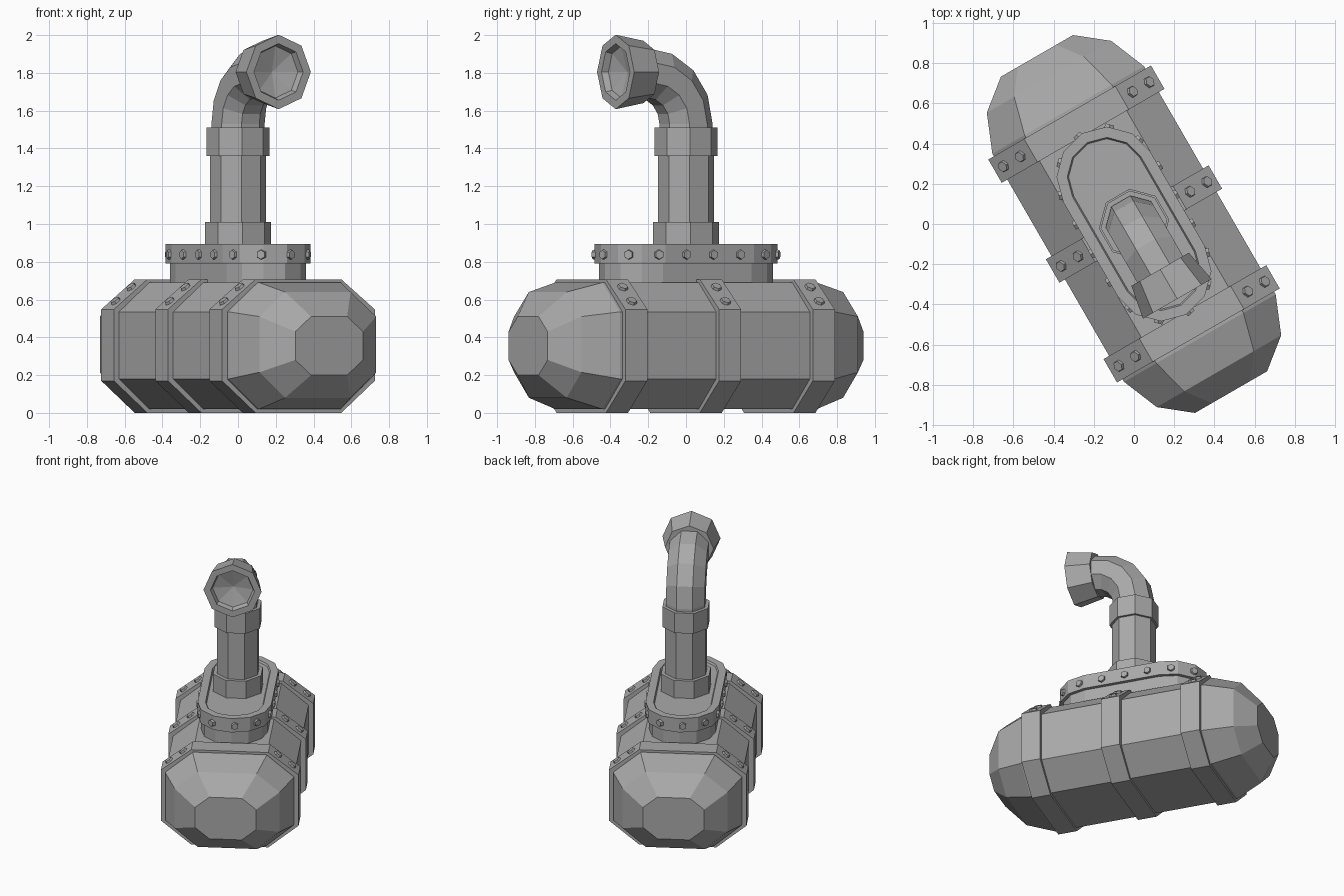
import bpy, bmesh, math
from mathutils import Vector, Matrix

if "Cube" in bpy.data.objects:
    bpy.data.objects.remove(bpy.data.objects["Cube"])

TURN = Matrix.Rotation(math.radians(30), 4, 'Z')   # whole model is turned on the ground
steel = bpy.data.materials.new("grey_steel")
steel.diffuse_color = (0.40, 0.40, 0.40, 1)
steel.use_nodes = True
steel.node_tree.nodes["Principled BSDF"].inputs["Base Color"].default_value = steel.diffuse_color


def finish(name, bm):
    bmesh.ops.recalc_face_normals(bm, faces=bm.faces)
    bm.transform(TURN)
    mesh = bpy.data.meshes.new(name)
    bm.to_mesh(mesh)
    bm.free()
    mesh.materials.append(steel)
    ob = bpy.data.objects.new(name, mesh)
    bpy.context.collection.objects.link(ob)
    return ob


def loft(name, rings, tip=None):
    """Skin a list of equal-length rings; the last end may close to a tip point."""
    bm = bmesh.new()
    rows = [[bm.verts.new(p) for p in r] for r in rings]
    n = len(rows[0])
    for a, b in zip(rows, rows[1:]):
        for i in range(n):
            j = (i + 1) % n
            bm.faces.new((a[i], a[j], b[j], b[i]))
    bm.faces.new(rows[0])
    if tip is None:
        bm.faces.new(rows[-1])
    else:
        t = bm.verts.new(tip)
        for i in range(n):
            bm.faces.new((rows[-1][i], rows[-1][(i + 1) % n], t))
    return finish(name, bm)


def hull_ring(y, w, flat, z_side, z_low, z_top, z_bot):
    """Eight-sided hull cross-section at station y."""
    half = [(flat, z_top), (w, z_side), (w, z_low), (flat, z_bot)]
    return [(x, y, z) for x, z in half] + [(-x, y, z) for x, z in reversed(half)]


def stadium(r, z, c=0.27, seg=6):
    pts = []
    for s in (0, 1):
        for i in range(seg + 1):
            a = math.pi * (s + i / seg)
            pts.append((r * math.cos(a), r * math.sin(a) + (c if s == 0 else -c), z))
    return pts


def oct_ring(centre, u, v, r, offset=22.5):
    c, u, v = Vector(centre), Vector(u), Vector(v)
    return [c + r * (math.cos(a) * u + math.sin(a) * v)
            for a in (math.radians(offset + 45 * k) for k in range(8))]


def up_ring(r, z):
    return oct_ring((0, 0, z), (1, 0, 0), (0, 1, 0), r)


def bolt(bm, pos, normal, r, h):
    m = Matrix.Translation(pos) @ Vector(normal).to_track_quat('Z', 'Y').to_matrix().to_4x4()
    bmesh.ops.create_cone(bm, cap_ends=True, segments=6, radius1=r, radius2=r * 0.8,
                          depth=2 * h, matrix=m)


# Hull with faceted ends
nose = (0.965, 0.207, 0.11, 0.43, 0.28, 0.51, 0.20)
shoulder = (0.845, 0.357, 0.20, 0.51, 0.215, 0.64, 0.08)
body = (0.655, 0.435, 0.25, 0.535, 0.18, 0.69, 0.02)
stations = [nose, shoulder, body]
loft("hull", [hull_ring(-s[0], *s[1:]) for s in stations]
     + [hull_ring(*s) for s in reversed(stations)])

# Three straps around the hull with bolts on the upper slopes
bolts = bmesh.new()
slope = Vector((0.155, 0, 0.205)).normalized()
for k, y in enumerate((-0.573, 0.0, 0.573)):
    loft(f"hull_strap_{k + 1}",
         [hull_ring(y + d, 0.467, 0.262, 0.548, 0.17, 0.707, 0.0) for d in (-0.067, 0.067)])
    for side in (-1, 1):
        for t in (0.25, 0.72):
            p = Vector((side * (0.467 - 0.205 * t), y, 0.548 + 0.159 * t))
            bolt(bolts, p, (side * slope.x, 0, slope.z), 0.033, 0.014)
finish("strap_bolts", bolts)

# Tower wall and bolted rim with a shallow recessed deck
loft("tower_wall", [stadium(0.226, 0.66), stadium(0.226, 0.80)])
loft("tower_rim", [stadium(0.25, 0.79), stadium(0.25, 0.893), stadium(0.197, 0.893),
                   stadium(0.190, 0.880)])

# Rim bolts spaced evenly along the outline
outline = [Vector(p) for p in stadium(0.25, 0.838)]
edges = list(zip(outline, outline[1:] + outline[:1]))
total = sum((b - a).length for a, b in edges)
rim_bolts = bmesh.new()
for k in range(16):
    d = total * (k + 0.5) / 16
    for a, b in edges:
        length = (b - a).length
        if d <= length:
            t = (b - a) / length
            bolt(rim_bolts, a + t * d, (t.y, -t.x, 0), 0.030, 0.014)
            break
        d -= length
finish("rim_bolts", rim_bolts)

# Upright pipe and its two collars
loft("pipe", [up_ring(0.150, 0.88), up_ring(0.150, 1.40)])
loft("lower_collar", [up_ring(0.176, 0.87), up_ring(0.176, 1.01)])
loft("upper_collar", [up_ring(0.167, 1.36), up_ring(0.167, 1.51)])

# Elbow bending forward
elbow = []
for k in range(5):
    a = math.radians(22.5 * k)
    out = Vector((0, math.cos(a), math.sin(a)))
    elbow.append(oct_ring(Vector((0, -0.27, 1.53)) + 0.27 * out, (1, 0, 0), out, 0.142))
elbow.insert(0, up_ring(0.142, 1.49))
loft("elbow", elbow)


# Flared viewing head with a sunken faceted lens
def head_ring(y, r):
    return oct_ring((0, y, 1.805), (1, 0, 0), (0, 0, 1), r, 0)


loft("viewing_head", [head_ring(-0.26, 0.165), head_ring(-0.43, 0.197), head_ring(-0.43, 0.150),
                      head_ring(-0.395, 0.138)], tip=(0, -0.36, 1.805))
